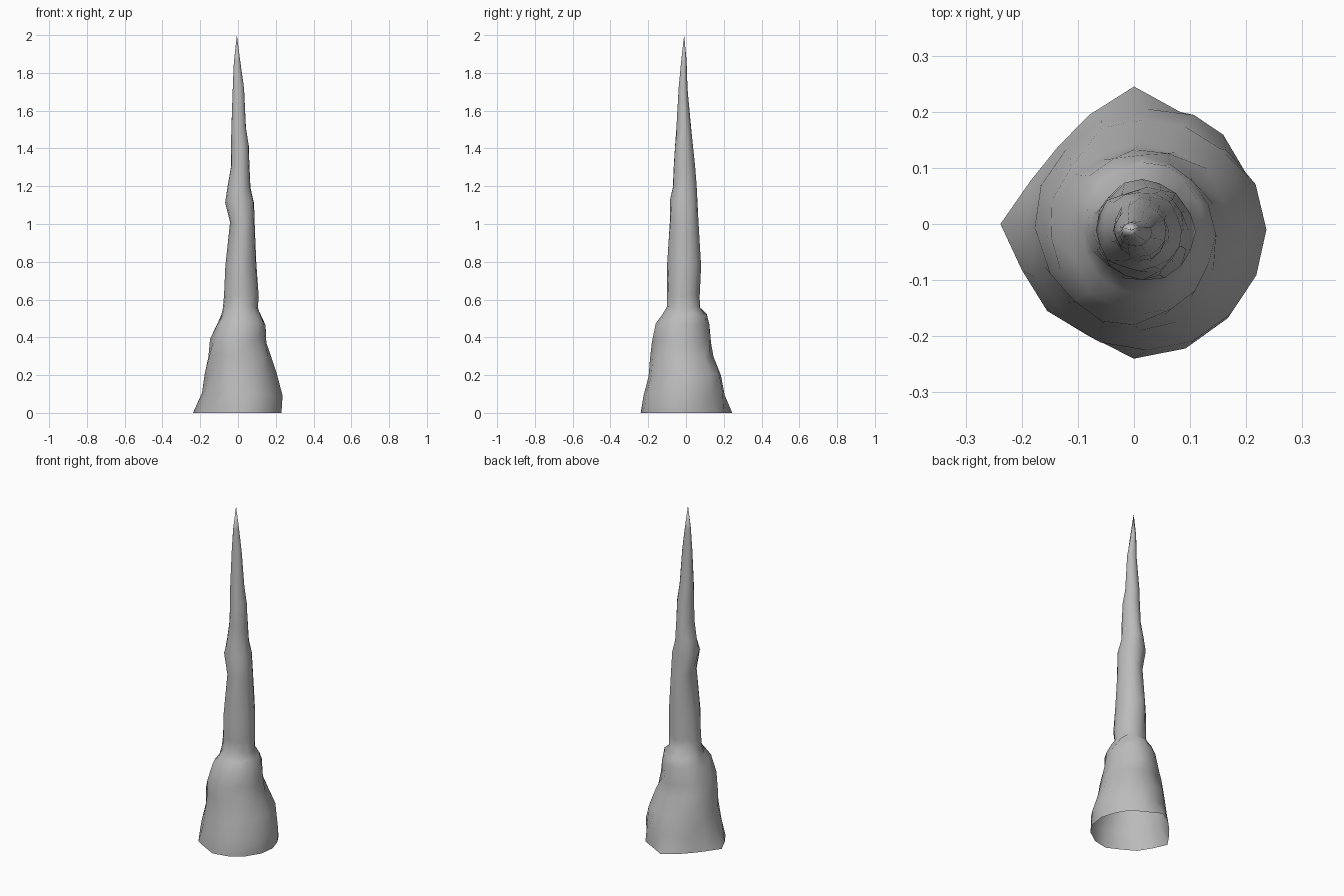
import bpy
import bmesh
import math
import random

random.seed(4)

default_cube = bpy.data.objects.get("Cube")
if default_cube:
    bpy.data.objects.remove(default_cube, do_unlink=True)

# One grey stone material
stone = bpy.data.materials.new("grey stone")
stone.use_nodes = True
grey = (0.5, 0.5, 0.5, 1)
stone.diffuse_color = grey
stone.node_tree.nodes["Principled BSDF"].inputs["Base Color"].default_value = grey

# Irregular foot outline: radius at equal angles, counter-clockwise from +x
FOOT = [.23, .22, .225, .216, .245, .21, .193, .2,
        .238, .216, .219, .215, .24, .24, .237, .235]
SIDES = len(FOOT)

# Rock rings above the foot: height, then left, right, front and back limits
RINGS = [
    (.1, -.19, .236, -.225, .205),
    (.2, -.177, .205, -.198, .185),
    (.3, -.157, .178, -.19, .145),
    (.38, -.148, .15, -.18, .133),
    (.47, -.115, .146, -.16, .123),
    (.52, -.09, .12, -.125, .11),
    (.56, -.08, .105, -.1, .075),
    (.62, -.074, .11, -.1, .072),
    (.78, -.067, .097, -.1, .08),
    (1, -.042, .088, -.086, .066),
    (1.12, -.068, .085, -.084, .061),
    (1.2, -.054, .066, -.07, .056),
    (1.3, -.037, .061, -.065, .048),
    (1.42, -.037, .057, -.058, .035),
    (1.52, -.035, .042, -.05, .027),
    (1.72, -.028, .032, -.039, .008),
    (1.86, -.022, .012, -.026, .003),
]
TIP = (-.006, -.01, 2)


def angle(i):
    return math.tau * i / SIDES


def rock_ring(bm, z, left, right, front, back):
    """Lumpy ellipse filling the given limits."""
    verts = []
    for i in range(SIDES):
        a = angle(i)
        diagonal = abs(math.sin(2 * a))
        lump = 1 + random.uniform(-.07, .05) * diagonal
        x = (left + right) / 2 + (right - left) / 2 * math.cos(a) * lump
        y = (front + back) / 2 + (back - front) / 2 * math.sin(a) * lump
        verts.append(bm.verts.new((x, y, z + random.uniform(-.012, .012))))
    return verts


bm = bmesh.new()

# Open foot resting on the ground
loops = [[bm.verts.new((r * math.cos(angle(i)), r * math.sin(angle(i)), 0))
          for i, r in enumerate(FOOT)]]

# Shaft, bridged ring by ring
loops += [rock_ring(bm, *ring) for ring in RINGS]
for low, high in zip(loops, loops[1:]):
    for i in range(SIDES):
        j = (i + 1) % SIDES
        bm.faces.new((low[i], low[j], high[j], high[i]))

# Pointed tip
tip = bm.verts.new(TIP)
for i in range(SIDES):
    bm.faces.new((loops[-1][i], loops[-1][(i + 1) % SIDES], tip))

mesh = bpy.data.meshes.new("stone_spire")
bm.to_mesh(mesh)
bm.free()
mesh.materials.append(stone)

spire = bpy.data.objects.new("stone_spire", mesh)
bpy.context.collection.objects.link(spire)
bpy.context.view_layer.objects.active = spire
spire.select_set(True)
bpy.ops.object.shade_smooth_by_angle(angle=math.radians(60))
